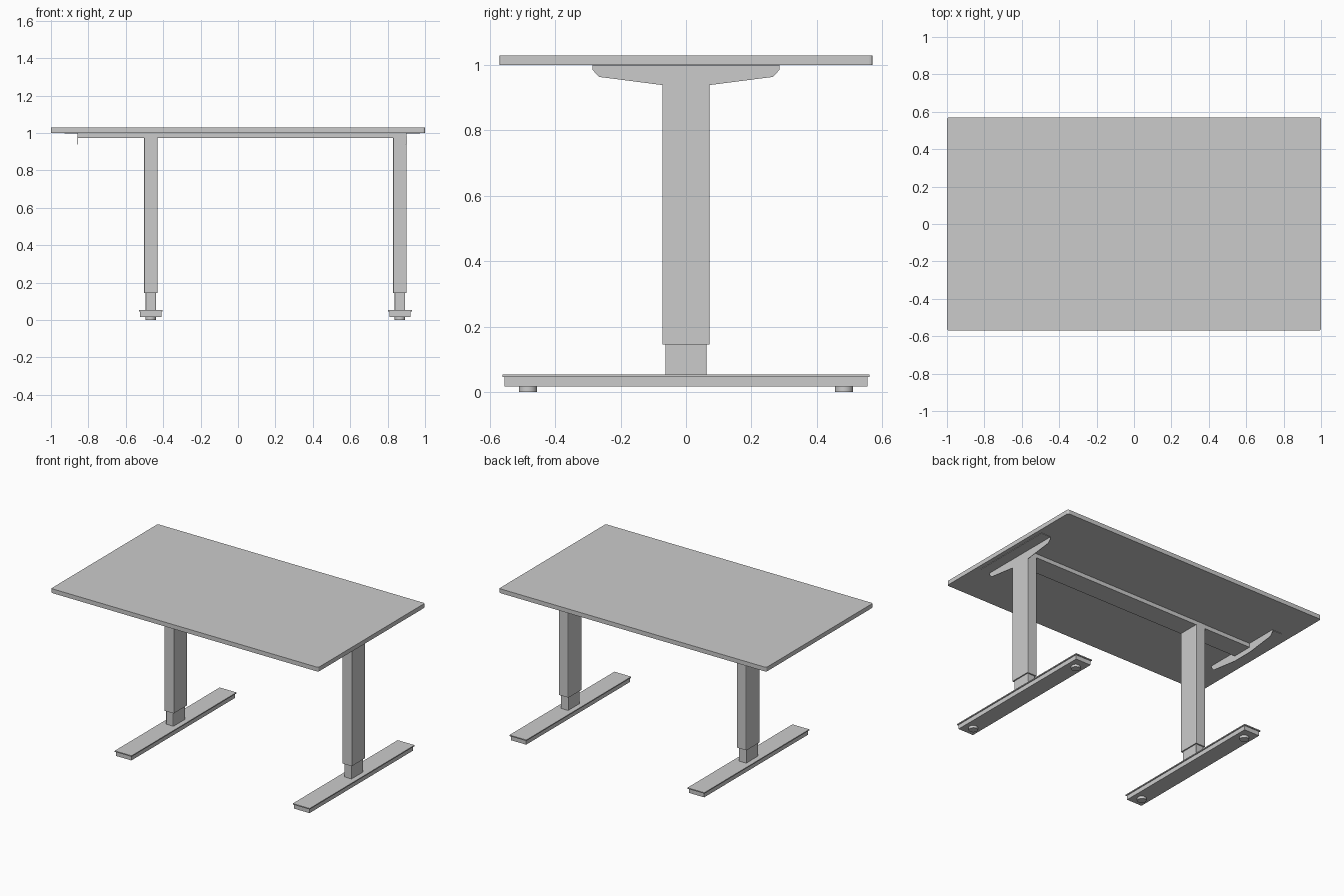
import bpy, bmesh

if "Cube" in bpy.data.objects:
    bpy.data.objects.remove(bpy.data.objects["Cube"])


def finish(name, bm):
    bmesh.ops.recalc_face_normals(bm, faces=bm.faces)
    mesh = bpy.data.meshes.new(name)
    bm.to_mesh(mesh)
    bm.free()
    obj = bpy.data.objects.new(name, mesh)
    bpy.context.collection.objects.link(obj)
    return obj


def box(name, x, y, z, radius=0.0):
    """Box from (min, max) ranges, optionally with rounded vertical edges."""
    bm = bmesh.new()
    bmesh.ops.create_cube(bm, size=1)
    for v in bm.verts:
        v.co = [r[0] if c < 0 else r[1] for c, r in zip(v.co, (x, y, z))]
    if radius:
        upright = [e for e in bm.edges
                   if abs(e.verts[0].co.z - e.verts[1].co.z) > 1e-5]
        bmesh.ops.bevel(bm, geom=upright, offset=radius, segments=3,
                        profile=0.5, affect='EDGES')
    return finish(name, bm)


def disc(name, x, y, radius, z0, z1):
    bm = bmesh.new()
    bmesh.ops.create_cone(bm, cap_ends=True, segments=24, radius1=radius,
                          radius2=radius, depth=z1 - z0)
    bmesh.ops.translate(bm, verts=bm.verts, vec=(x, y, (z0 + z1) / 2))
    obj = finish(name, bm)
    for p in obj.data.polygons:
        p.use_smooth = len(p.vertices) == 4
    return obj


def plate(name, profile, x0, x1):
    """Extrude a (y, z) outline along x."""
    bm = bmesh.new()
    face = bm.faces.new([bm.verts.new((x0, y, z)) for y, z in profile])
    ext = bmesh.ops.extrude_face_region(bm, geom=[face])
    moved = [g for g in ext['geom'] if isinstance(g, bmesh.types.BMVert)]
    bmesh.ops.translate(bm, verts=moved, vec=(x1 - x0, 0, 0))
    return finish(name, bm)


UNDER = 1.0      # underside of the top
RAIL = 0.973     # underside of the rails

# Desk top
box("desk_top", (-1, 1), (-0.57, 0.57), (UNDER, 1.029), 0.01)

# Telescoping legs with feet and levelling pads
for side, cx in (("left", -0.467), ("right", 0.866)):
    box(side + "_outer_column", (cx - 0.036, cx + 0.036), (-0.072, 0.072),
        (0.145, RAIL), 0.004)
    box(side + "_inner_column", (cx - 0.028, cx + 0.028), (-0.063, 0.063),
        (0.05, 0.16), 0.004)
    box(side + "_foot_cap", (cx - 0.063, cx + 0.063), (-0.561, 0.561),
        (0.046, 0.053))
    box(side + "_foot", (cx - 0.057, cx + 0.057), (-0.554, 0.554),
        (0.017, 0.046))
    for end, y in (("front", -0.483), ("back", 0.483)):
        disc(f"{side}_{end}_pad", cx, y, 0.028, 0, 0.017)

# Rails under the top: main rail and its extension on the left
box("main_rail", (-0.503, 0.902), (-0.072, 0.072), (RAIL, UNDER))
box("rail_extension", (-0.858, -0.503), (-0.07, 0.07), (RAIL, UNDER))

# Side brackets: shaped upright plate with a flange turned outward
half = [(0.072, 0.938), (0.266, 0.963), (0.286, 0.985), (0.286, UNDER)]
outline = half + [(-y, z) for y, z in reversed(half)]
for side, x, out in (("left", -0.858, -1), ("right", 0.902, 1)):
    plate(side + "_bracket", outline, x - out * 0.003, x)
    box(side + "_bracket_flange", tuple(sorted((x, x + out * 0.07))),
        (-0.286, 0.286), (UNDER - 0.003, UNDER))
